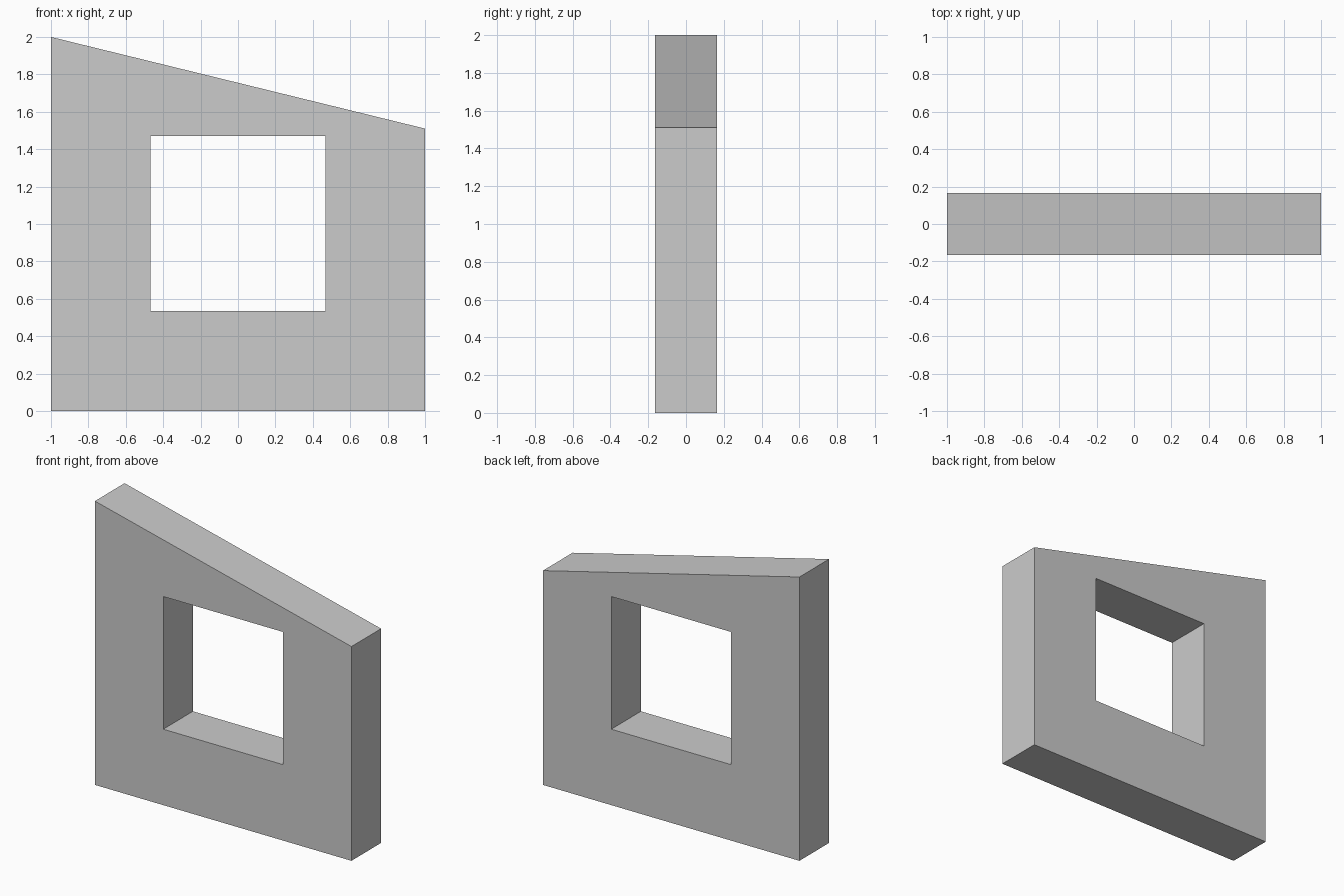
import bpy
import bmesh

if "Cube" in bpy.data.objects:
    bpy.data.objects.remove(bpy.data.objects["Cube"])

HALF_DEPTH = 0.165

# Profiles in the xz plane, matching corner for corner
outer = [(-1, 0), (1, 0), (1, 1.51), (-1, 2)]
opening = [(-0.467, 0.535), (0.467, 0.535), (0.467, 1.47), (-0.467, 1.47)]

bm = bmesh.new()


def ring(points, y):
    return [bm.verts.new((x, y, z)) for x, z in points]


# Four loops around the wall's cross-section: front outer, front inner, back inner, back outer
loops = [ring(outer, -HALF_DEPTH), ring(opening, -HALF_DEPTH),
         ring(opening, HALF_DEPTH), ring(outer, HALF_DEPTH)]

# Join each loop to the next to form front, reveal, back and outside edges
for a, b in zip(loops, loops[1:] + loops[:1]):
    for i in range(4):
        j = (i + 1) % 4
        bm.faces.new((a[i], a[j], b[j], b[i]))

bmesh.ops.recalc_face_normals(bm, faces=bm.faces)

# Sloped wall with a square window opening
mesh = bpy.data.meshes.new("sloped_window_wall")
bm.to_mesh(mesh)
bm.free()
bpy.context.collection.objects.link(bpy.data.objects.new("sloped_window_wall", mesh))
